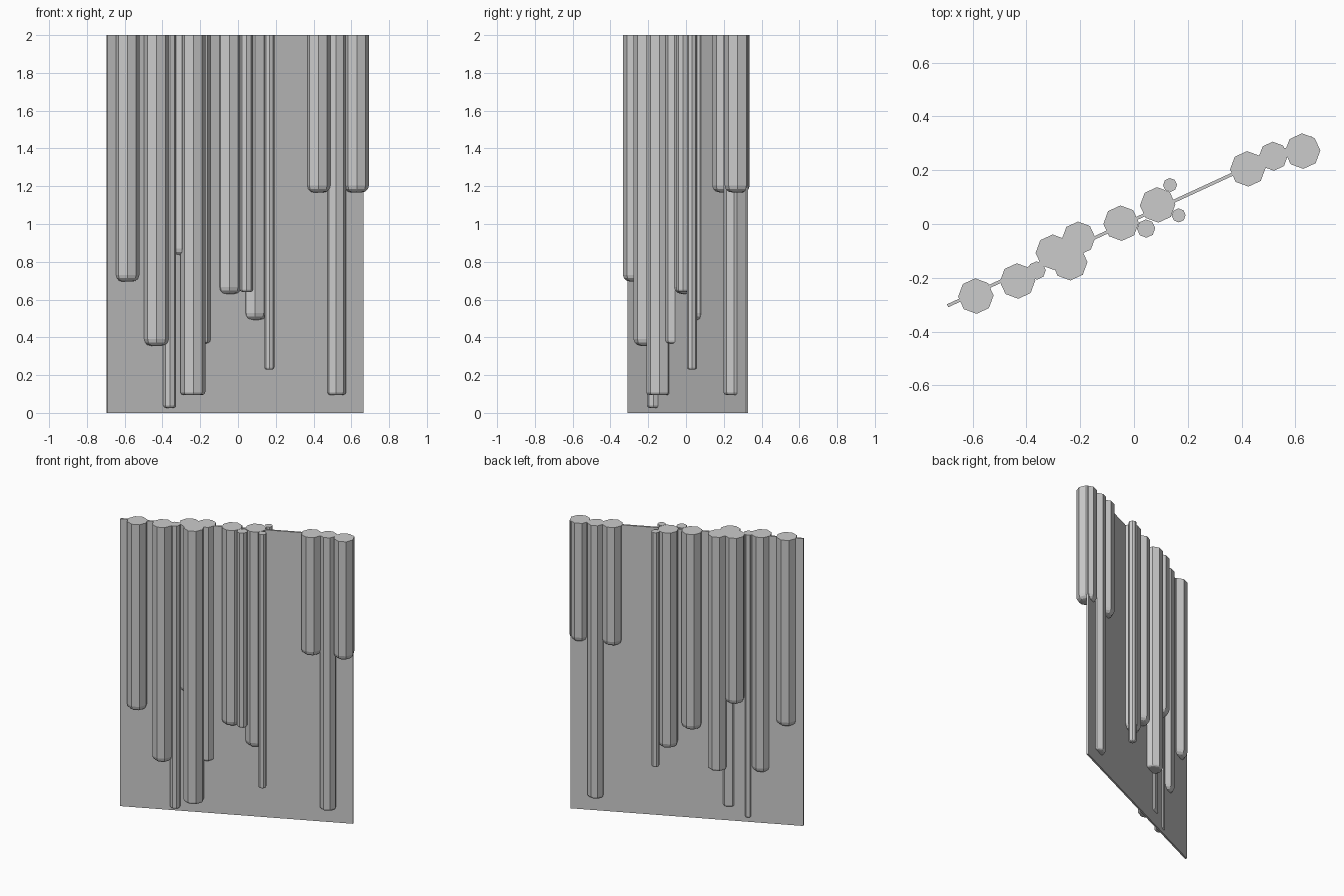
import bpy, bmesh
from math import radians, atan2, hypot
from mathutils import Matrix

if "Cube" in bpy.data.objects:
    bpy.data.objects.remove(bpy.data.objects["Cube"])

TOP = 2.0


def finish(bm, name):
    mesh = bpy.data.meshes.new(name)
    bm.to_mesh(mesh)
    bm.free()
    obj = bpy.data.objects.new(name, mesh)
    bpy.context.collection.objects.link(obj)
    return obj


# thin upright panel running diagonally through the columns
x0, y0, x1, y1 = -0.693, -0.304, 0.662, 0.322
bm = bmesh.new()
bmesh.ops.create_cube(bm, size=1)
bmesh.ops.scale(bm, vec=(hypot(x1 - x0, y1 - y0), 0.012, TOP), verts=bm.verts)
panel = finish(bm, "back_panel")
panel.location = ((x0 + x1) / 2, (y0 + y1) / 2, TOP / 2)
panel.rotation_euler.z = atan2(y1 - y0, x1 - x0)


# eight-sided column hanging from the top, with a rounded lower rim
def column(i, x, y, r, bottom, rim):
    bm = bmesh.new()
    h = TOP - bottom
    bmesh.ops.create_cone(bm, cap_ends=True, segments=8, radius1=r, radius2=r, depth=h,
                          matrix=Matrix.Rotation(radians(2.2), 4, 'Z'))
    low = [e for e in bm.edges if all(v.co.z < 0 for v in e.verts)]
    bmesh.ops.bevel(bm, geom=low, offset=rim, segments=3, profile=0.5,
                    affect='EDGES', clamp_overlap=True)
    obj = finish(bm, f"hanging_column_{i:02d}")
    obj.location = (x, y, bottom + h / 2)


# x, y, radius, bottom height, rim rounding
columns = [
    (-0.588, -0.268, 0.066, 0.695, 0.036),
    (-0.433, -0.212, 0.066, 0.355, 0.036),
    (-0.362, -0.173, 0.034, 0.027, 0.014),
    (-0.300, -0.105, 0.066, 0.835, 0.036),
    (-0.239, -0.144, 0.066, 0.095, 0.016),
    (-0.206, -0.053, 0.062, 0.368, 0.016),
    (-0.048, 0.003, 0.066, 0.630, 0.036),
    (0.045, -0.017, 0.034, 0.640, 0.014),
    (0.088, 0.071, 0.066, 0.493, 0.036),
    (0.134, 0.145, 0.026, 0.365, 0.010),
    (0.166, 0.032, 0.026, 0.230, 0.010),
    (0.423, 0.205, 0.066, 1.167, 0.036),
    (0.518, 0.252, 0.054, 0.095, 0.016),
    (0.627, 0.271, 0.066, 1.167, 0.036),
]
for i, c in enumerate(columns, 1):
    column(i, *c)
